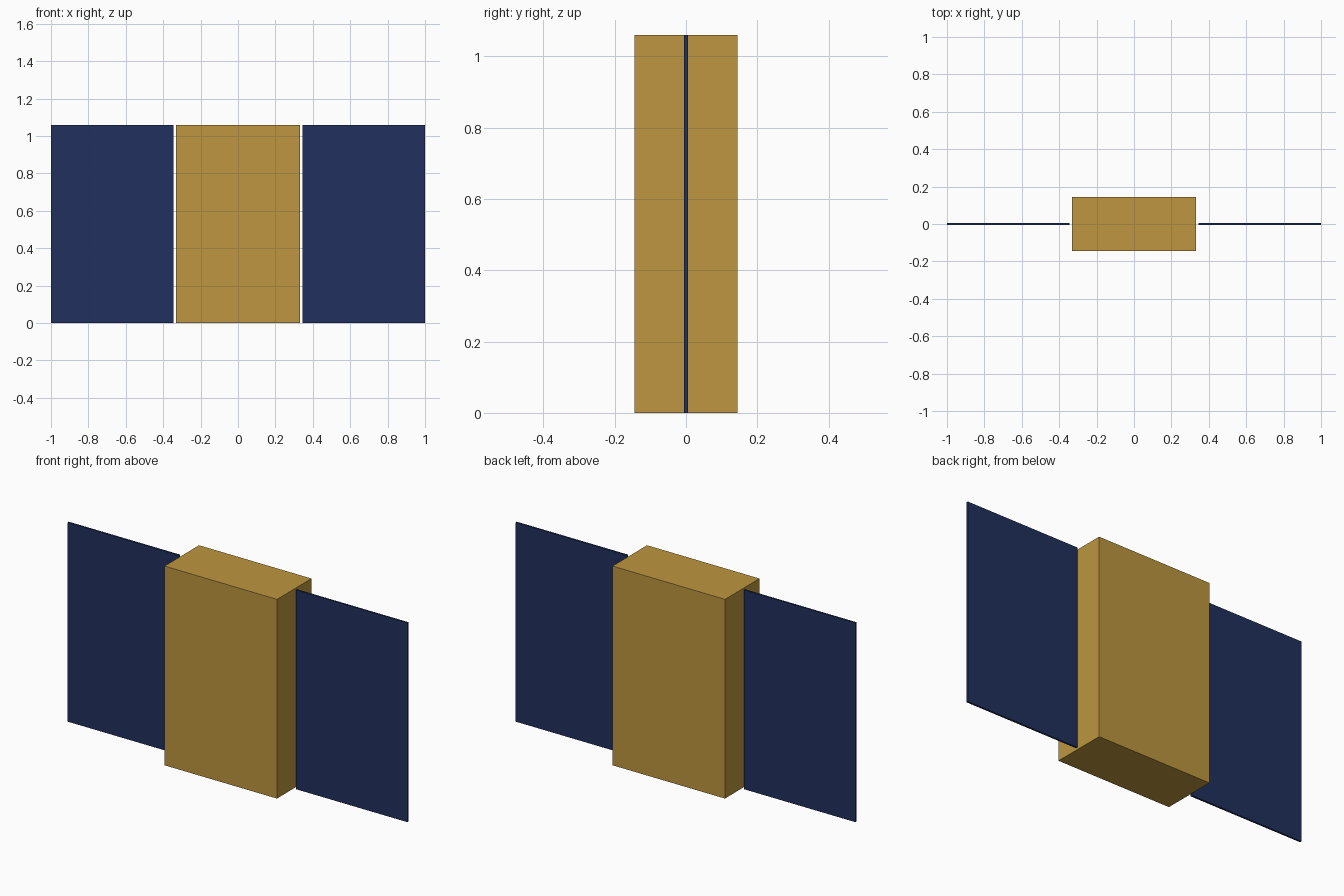
import bpy

if "Cube" in bpy.data.objects:
    bpy.data.objects.remove(bpy.data.objects["Cube"])

HEIGHT = 1.06


def material(name, color):
    mat = bpy.data.materials.new(name)
    mat.diffuse_color = color
    mat.use_nodes = True
    mat.node_tree.nodes["Principled BSDF"].inputs["Base Color"].default_value = mat.diffuse_color
    return mat


def box(name, center_x, width, depth, mat):
    """Upright box standing on z = 0."""
    bpy.ops.mesh.primitive_cube_add(size=1, location=(center_x, 0, HEIGHT / 2))
    obj = bpy.context.object
    obj.name = name
    obj.scale = (width, depth, HEIGHT)
    bpy.ops.object.transform_apply(location=False, rotation=False, scale=True)
    obj.data.materials.append(mat)
    return obj


gold = material("gold_foil", (0.51, 0.305, 0.05, 1))
navy = material("navy_panel", (0.015, 0.03, 0.112, 1))

# Central body
box("satellite_body", 0, 0.662, 0.29, gold)

# Thin panels either side, with a narrow gap to the body
inner, outer = 0.344, 1.0
for side, sign in (("left", -1), ("right", 1)):
    box(f"{side}_solar_panel", sign * (inner + outer) / 2, outer - inner, 0.01, navy)
